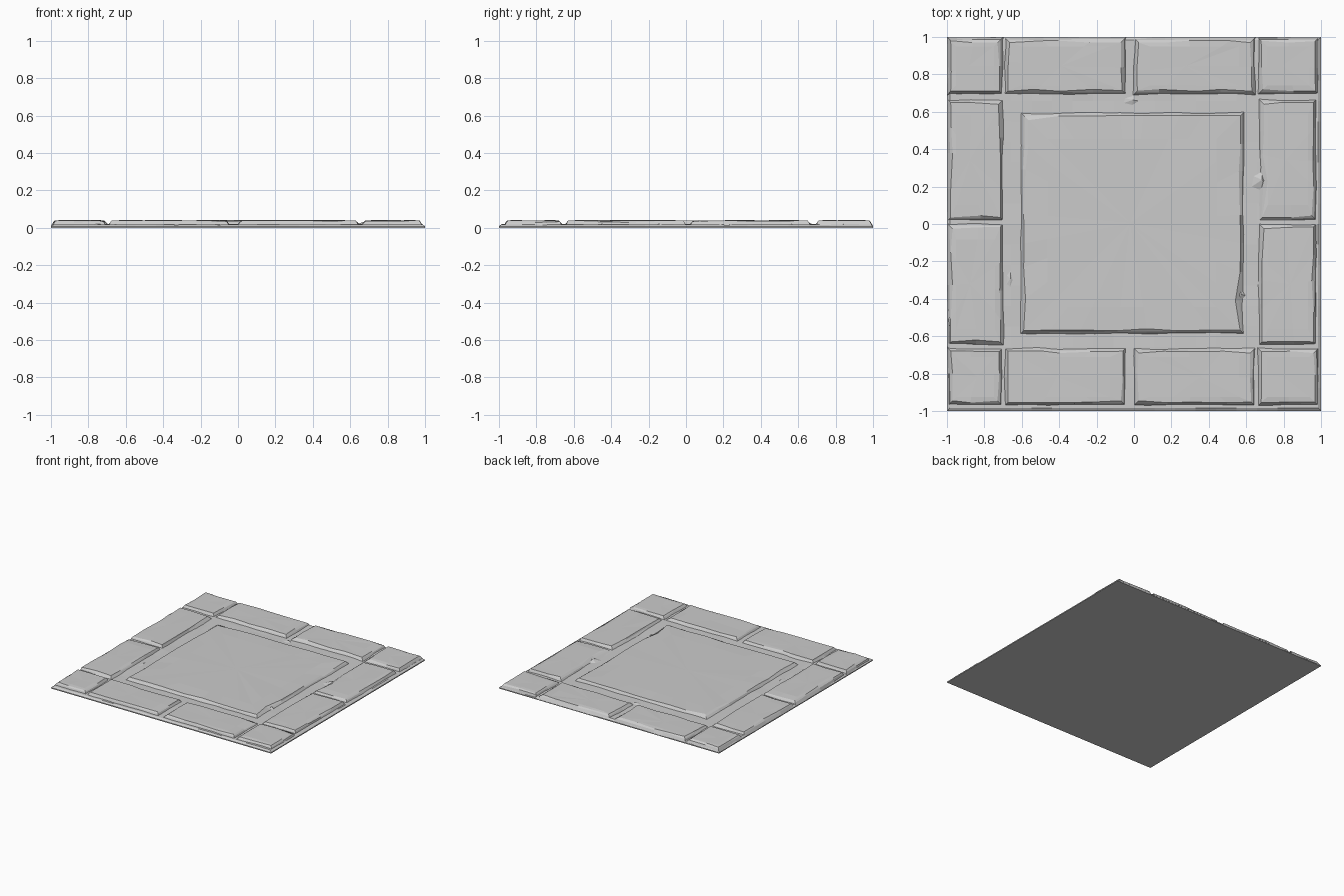
import bpy, bmesh, random
from mathutils import Vector

if "Cube" in bpy.data.objects:
    bpy.data.objects.remove(bpy.data.objects["Cube"])

random.seed(7)


def finish(name, bm):
    bmesh.ops.recalc_face_normals(bm, faces=bm.faces)
    me = bpy.data.meshes.new(name)
    bm.to_mesh(me)
    bm.free()
    ob = bpy.data.objects.new(name, me)
    bpy.context.collection.objects.link(ob)
    return ob


def lim(v):
    return max(-1.0, min(1.0, v))


# mortar slab: chamfered square with a gently uneven top
def mortar_slab():
    bm = bmesh.new()
    n = 18
    bmesh.ops.create_grid(bm, x_segments=n, y_segments=n, size=0.985)
    for v in bm.verts:
        v.co.z = random.uniform(0.016, 0.021)
    rim = [e for e in bm.edges if e.is_boundary]
    for z in (0.008, 0.0):
        geo = bmesh.ops.extrude_edge_only(bm, edges=rim)["geom"]
        rim = [g for g in geo if isinstance(g, bmesh.types.BMEdge)]
        for v in {v for e in rim for v in e.verts}:
            for i in (0, 1):
                if abs(v.co[i]) > 0.98:
                    v.co[i] = 1.0 if v.co[i] > 0 else -1.0
            v.co.z = z
    bmesh.ops.holes_fill(bm, edges=rim, sides=0)
    finish("mortar_slab", bm)


# worn stone: sloped ring of chipped edges, flat top with shallow facets
def stone(name, x0, x1, y0, y1, chips=()):
    bm = bmesh.new()
    corners = [(x0, y0), (x1, y0), (x1, y1), (x0, y1)]
    normals = [(0, -1), (1, 0), (0, 1), (-1, 0)]
    rings = [[], [], [], []]
    c = Vector(((x0 + x1) / 2, (y0 + y1) / 2))
    for s in range(4):
        a, b = Vector(corners[s]), Vector(corners[(s + 1) % 4])
        nrm, prev = Vector(normals[s]), Vector(normals[s - 1])
        segs = max(2, round((b - a).length / 0.16))
        for k in range(segs):
            t = k / segs
            if k:
                t += random.uniform(-0.25, 0.25) / segs
            p = a.lerp(b, t)
            out = nrm if k else nrm + prev
            edge = max(abs(p.x), abs(p.y)) > 0.9
            wear = random.choice((0.0, 0.0, 0.003, 0.01))
            top = p - out * wear
            mid = p + out * random.uniform(0.003, 0.008)
            base = p + out * random.uniform(0.012, 0.024)
            for q, r in chips:
                if (p - Vector(q)).length < r:
                    top -= out * 0.025
                    mid -= out * 0.012
            inner = p.lerp(c, 0.22)
            zt = random.choice((0.04, 0.04, 0.039, 0.036))
            zs = (0.009 if edge else 0.014, random.uniform(0.027, 0.033),
                  zt, random.uniform(0.039, 0.041))
            for ring, q, z in zip(rings, (base, mid, top, inner), zs):
                ring.append(bm.verts.new((lim(q.x), lim(q.y), z)))
    n = len(rings[0])
    for lo, hi in zip(rings, rings[1:]):
        for i in range(n):
            j = (i + 1) % n
            bm.faces.new((lo[i], lo[j], hi[j], hi[i]))
    hub = bm.verts.new((c.x + random.uniform(-.05, .05), c.y, 0.04))
    for i in range(n):
        bm.faces.new((rings[3][i], rings[3][(i + 1) % n], hub))
    finish(name, bm)


# loose low shard lying in the joints
def shard(name, x, y, sx, sy, h):
    bm = bmesh.new()
    pts = [(-1, -.6), (.2, -1), (1, -.1), (.3, 1), (-.8, .5)]
    ring = [bm.verts.new((x + px * sx, y + py * sy, 0.015)) for px, py in pts]
    tip = bm.verts.new((x + .3 * sx, y + .1 * sy, h))
    for i in range(5):
        bm.faces.new((ring[i], ring[(i + 1) % 5], tip))
    finish(name, bm)


mortar_slab()

# large middle stone with chipped right edge
stone("centre_stone", -0.59, 0.57, -0.57, 0.58, [((0.57, -0.42), 0.10), ((-0.59, 0.5), 0.1)])

# back and front rows: corner, two long stones, corner
columns = [(-0.98, -0.72), (-0.675, -0.06), (0.015, 0.63), (0.68, 0.97)]
for row, y0, y1 in (("back", 0.71, 0.98), ("front", -0.955, -0.68)):
    for i, (x0, x1) in enumerate(columns):
        kind = "corner" if i in (0, 3) else "border"
        stone(f"{row}_{kind}_stone_{i + 1}", x0, x1, y0, y1)

# side columns: two long stones each
for side, x0, x1 in (("left", -0.98, -0.715), ("right", 0.685, 0.96)):
    for i, (y0, y1) in enumerate([(-0.63, -0.015), (0.035, 0.65)]):
        stone(f"{side}_border_stone_{i + 1}", x0, x1, y0, y1, [((0.685, 0.22), 0.1)])

# broken bits in the joints
for i, s in enumerate([(0.67, 0.23, 0.05, 0.06, 0.036), (0.69, -0.28, 0.03, 0.08, 0.033),
                       (0.56, -0.38, 0.04, 0.04, 0.032), (-0.67, -0.3, 0.03, 0.08, 0.025),
                       (-0.02, 0.66, 0.05, 0.03, 0.025)]):
    shard(f"shard_{i + 1}", *s)
